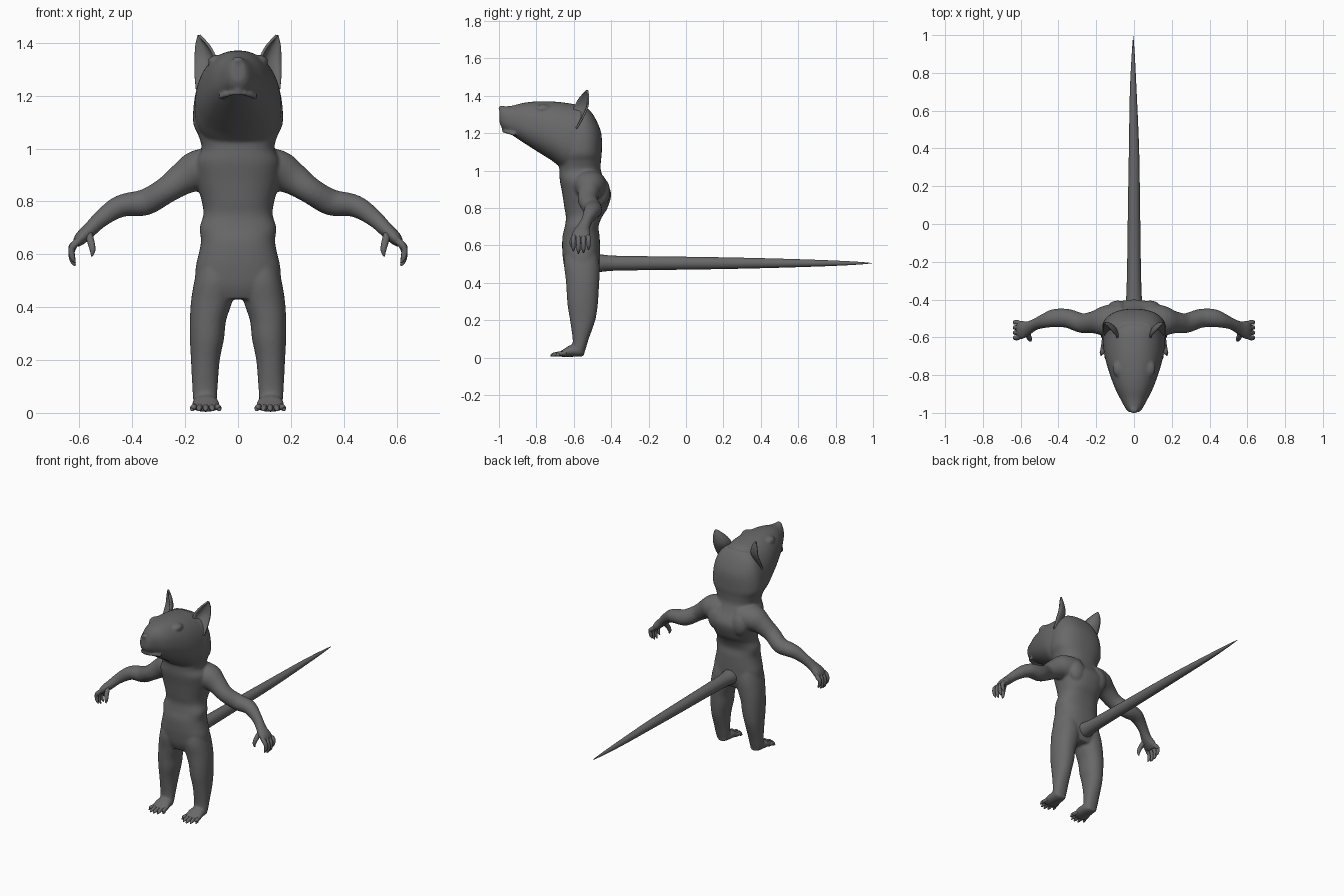
import bpy, bmesh, math
from mathutils import Vector, Matrix

X, Y, Z = Vector((1, 0, 0)), Vector((0, 1, 0)), Vector((0, 0, 1))
grey = bpy.data.materials.new("dark_grey")
grey.diffuse_color = (0.14, 0.14, 0.14, 1)


def catmull(rows, steps):
    """Smoothly resample a list of equal-length number rows."""
    out = []
    for i in range(len(rows) - 1):
        p0, p1 = rows[max(i - 1, 0)], rows[i]
        p2, p3 = rows[i + 1], rows[min(i + 2, len(rows) - 1)]
        for k in range(steps):
            t = k / steps
            out.append([0.5 * (2 * b + (c - a) * t + (2 * a - 5 * b + 4 * c - d) * t * t
                               + (3 * b - a - 3 * c + d) * t ** 3)
                        for a, b, c, d in zip(p0, p1, p2, p3)])
    return out + [list(rows[-1])]


def loft(bm, rings, ref, axis=None, n=24, steps=4, egg=0.0, power=1.0):
    """Closed tube through rings (x, y, z, radius along ref, other radius)."""
    rings = catmull(rings, steps)
    loops = []
    for i, r in enumerate(rings):
        c = Vector(r[:3])
        t = axis or (Vector(rings[min(i + 1, len(rings) - 1)][:3])
                     - Vector(rings[max(i - 1, 0)][:3])).normalized()
        u = (ref - t * ref.dot(t)).normalized()
        v = t.cross(u)
        loop = []
        for k in range(n):
            a = 2 * math.pi * k / n
            co, si = math.cos(a), math.sin(a)
            co = math.copysign(abs(co) ** power, co)
            si = math.copysign(abs(si) ** power, si)
            loop.append(bm.verts.new(c + u * r[3] * co * (1 - egg * si) + v * r[4] * si))
        loops.append(loop)
    faces = [bm.faces.new((p[k], p[(k + 1) % n], q[(k + 1) % n], q[k]))
             for p, q in zip(loops, loops[1:]) for k in range(n)]
    faces += [bm.faces.new(loops[0]), bm.faces.new(loops[-1])]
    bmesh.ops.recalc_face_normals(bm, faces=faces)


def ball(bm, centre, size):
    m = Matrix.Translation(centre) @ Matrix.Diagonal((*size, 1))
    bmesh.ops.create_uvsphere(bm, u_segments=20, v_segments=12, radius=1, matrix=m)


def finish(bm, name):
    me = bpy.data.meshes.new(name)
    bm.to_mesh(me)
    bm.free()
    me.materials.append(grey)
    for p in me.polygons:
        p.use_smooth = True
    ob = bpy.data.objects.new(name, me)
    bpy.context.collection.objects.link(ob)
    return ob


# ---- body: torso, neck, head, arms, legs fused into one skin ----
skin = bmesh.new()
torso = [  # z, half width, front y, back y
    (0.43, 0.11, -0.63, -0.48), (0.48, 0.158, -0.65, -0.462), (0.55, 0.16, -0.66, -0.46),
    (0.60, 0.149, -0.662, -0.46), (0.65, 0.14, -0.66, -0.462), (0.70, 0.145, -0.648, -0.468),
    (0.75, 0.131, -0.642, -0.45), (0.80, 0.137, -0.65, -0.42), (0.88, 0.158, -0.662, -0.40),
    (0.95, 0.16, -0.675, -0.435), (1.0, 0.138, -0.677, -0.455), (1.05, 0.15, -0.68, -0.455),
    (1.10, 0.17, -0.68, -0.45), (1.20, 0.163, -0.68, -0.453), (1.28, 0.135, -0.64, -0.485),
    (1.33, 0.09, -0.61, -0.52)]
loft(skin, [(0, (f + b) / 2, z, w, (b - f) / 2) for z, w, f, b in torso], X, Z, n=40, power=0.85)

head = [  # y, top z, bottom z, half width
    (-0.47, 1.25, 1.07, 0.09), (-0.50, 1.30, 1.02, 0.14), (-0.56, 1.345, 1.0, 0.16),
    (-0.64, 1.362, 1.0, 0.163), (-0.72, 1.37, 1.055, 0.15), (-0.80, 1.37, 1.105, 0.126),
    (-0.87, 1.362, 1.15, 0.10), (-0.93, 1.347, 1.19, 0.07), (-0.98, 1.342, 1.225, 0.042),
    (-0.997, 1.335, 1.255, 0.024)]
loft(skin, [(0, y, (t + b) / 2, w, (t - b) / 2) for y, t, b, w in head], X, -Y,
     n=40, egg=0.08, power=0.88)
ball(skin, (0, -0.985, 1.333), (0.022, 0.018, 0.015))       # nose
ball(skin, (0, -0.972, 1.222), (0.013, 0.014, 0.016))       # upper lip bump
loft(skin, [(x, y, z, 0.009, 0.009) for x, y, z in         # lip
            ((-0.07, -0.915, 1.192), (-0.045, -0.95, 1.203), (0, -0.975, 1.21),
             (0.045, -0.95, 1.203), (0.07, -0.915, 1.192))], Z, n=10)

arm = [(0.07, -0.52, 0.92, 0.10, 0.085), (0.15, -0.515, 0.915, 0.085, 0.08),
       (0.21, -0.52, 0.885, 0.06, 0.062), (0.275, -0.525, 0.84, 0.052, 0.05),
       (0.35, -0.50, 0.797, 0.05, 0.05), (0.42, -0.498, 0.788, 0.048, 0.044),
       (0.465, -0.51, 0.772, 0.04, 0.04), (0.52, -0.53, 0.732, 0.03, 0.032),
       (0.56, -0.55, 0.693, 0.036, 0.028), (0.595, -0.56, 0.66, 0.05, 0.025),
       (0.615, -0.562, 0.635, 0.045, 0.014)]
leg = [  # z, inner x, outer x, front y, back y
    (0.58, 0.02, 0.145, -0.64, -0.48), (0.50, 0.008, 0.165, -0.652, -0.463),
    (0.42, 0.022, 0.178, -0.643, -0.463), (0.35, 0.045, 0.182, -0.638, -0.467),
    (0.28, 0.053, 0.182, -0.633, -0.472), (0.20, 0.069, 0.178, -0.62, -0.485),
    (0.10, 0.077, 0.173, -0.606, -0.52), (0.05, 0.08, 0.17, -0.608, -0.535),
    (0.02, 0.085, 0.165, -0.605, -0.545)]
foot = [(-0.545, 0.024, 0.025, 0.016), (-0.575, 0.035, 0.044, 0.03), (-0.62, 0.035, 0.051, 0.031),
        (-0.655, 0.024, 0.054, 0.02), (-0.68, 0.018, 0.048, 0.012)]
for s in (-1, 1):
    loft(skin, [(s * x, y, z, a, b) for x, y, z, a, b in arm], Y, n=28)
    loft(skin, [(s * (i + o) / 2, (f + b) / 2, z, (o - i) / 2, (b - f) / 2)
                for z, i, o, f, b in leg], X, Z, n=32, power=0.92)
    loft(skin, [(s * 0.122, y, z, a, b) for y, z, a, b in foot], X, -Y)
    ball(skin, (s * 0.08, -0.765, 1.33), (0.034, 0.045, 0.024))   # brow
    ball(skin, (s * 0.085, -0.45, 0.885), (0.06, 0.045, 0.075))   # shoulder blade
body = finish(skin, "body")
remesh = body.modifiers.new("fuse", 'REMESH')
remesh.mode = 'VOXEL'
remesh.voxel_size = 0.007
remesh.use_smooth_shade = True
soften = body.modifiers.new("soften", 'SMOOTH')
soften.factor = 0.5
soften.iterations = 6

# ---- tail ----
bm = bmesh.new()
tail = [(-0.52, 0.06, 0.055), (-0.45, 0.05, 0.046), (-0.38, 0.041, 0.04), (-0.2, 0.036, 0.037),
        (0.1, 0.032, 0.033), (0.4, 0.027, 0.027), (0.7, 0.018, 0.018), (0.9, 0.008, 0.009),
        (0.995, 0.001, 0.001)]
loft(bm, [(-0.004 if y > 0.5 else 0, y, 0.505, a, b) for y, a, b in tail], X, Y, n=20)
finish(bm, "tail")

for s, side in ((-1, "left"), (1, "right")):
    # ---- fingers and thumb ----
    bm = bmesh.new()
    for i in range(4):
        y = -0.602 + 0.027 * i
        drop = (0.012, 0, 0.004, 0.02)[i]
        loft(bm, [(s * 0.59, -0.565 + (y + 0.565) * 0.7, 0.662, 0.013, 0.014),
                  (s * 0.618, y, 0.638, 0.0135, 0.014),
                  (s * 0.63, y, 0.605 + drop, 0.012, 0.012),
                  (s * 0.626, y, 0.575 + drop, 0.01, 0.01),
                  (s * 0.616, y, 0.556 + drop, 0.003, 0.003)], Y, n=10)
    loft(bm, [(s * 0.565, -0.575, 0.678, 0.015, 0.015), (s * 0.556, -0.60, 0.645, 0.014, 0.014),
              (s * 0.55, -0.612, 0.615, 0.011, 0.011), (s * 0.553, -0.612, 0.592, 0.003, 0.003)],
         Y, n=10)
    finish(bm, side + "_fingers")

    # ---- toes ----
    bm = bmesh.new()
    for i in range(5):
        d = i - 2
        tip = -0.725 + 0.007 * d * d
        loft(bm, [(s * (0.122 + 0.02 * d), -0.64, 0.024, 0.012, 0.012),
                  (s * (0.122 + 0.023 * d), -0.68, 0.021, 0.012, 0.012),
                  (s * (0.122 + 0.025 * d), tip + 0.015, 0.016, 0.01, 0.01),
                  (s * (0.122 + 0.026 * d), tip, 0.009, 0.003, 0.003)], X, n=10)
    finish(bm, side + "_toes")

    # ---- cupped ear, opening forward and outward ----
    bm = bmesh.new()
    spine = catmull([(0.145, -0.60, 1.225, 0.02), (0.132, -0.585, 1.28, 0.045),
                     (0.125, -0.565, 1.335, 0.054), (0.135, -0.548, 1.385, 0.038),
                     (0.15, -0.53, 1.428, 0.004)], 4)
    across, back = Vector((0.72, 0.66, 0)), Vector((-0.6, 0.7, 0))
    grid = []
    for x, y, z, w in spine:
        row = []
        for k in range(9):
            v = k / 4 - 1
            p = Vector((x, y, z)) + across * w * v + back * 0.55 * w * (1 - v * v)
            row.append(bm.verts.new((s * p.x, p.y, p.z)))
        grid.append(row)
    for p, q in zip(grid, grid[1:]):
        for k in range(8):
            bm.faces.new((p[k], p[k + 1], q[k + 1], q[k]))
    bmesh.ops.recalc_face_normals(bm, faces=bm.faces)
    ear = finish(bm, side + "_ear")
    thick = ear.modifiers.new("thickness", 'SOLIDIFY')
    thick.thickness = 0.01
    thick.offset = 0
